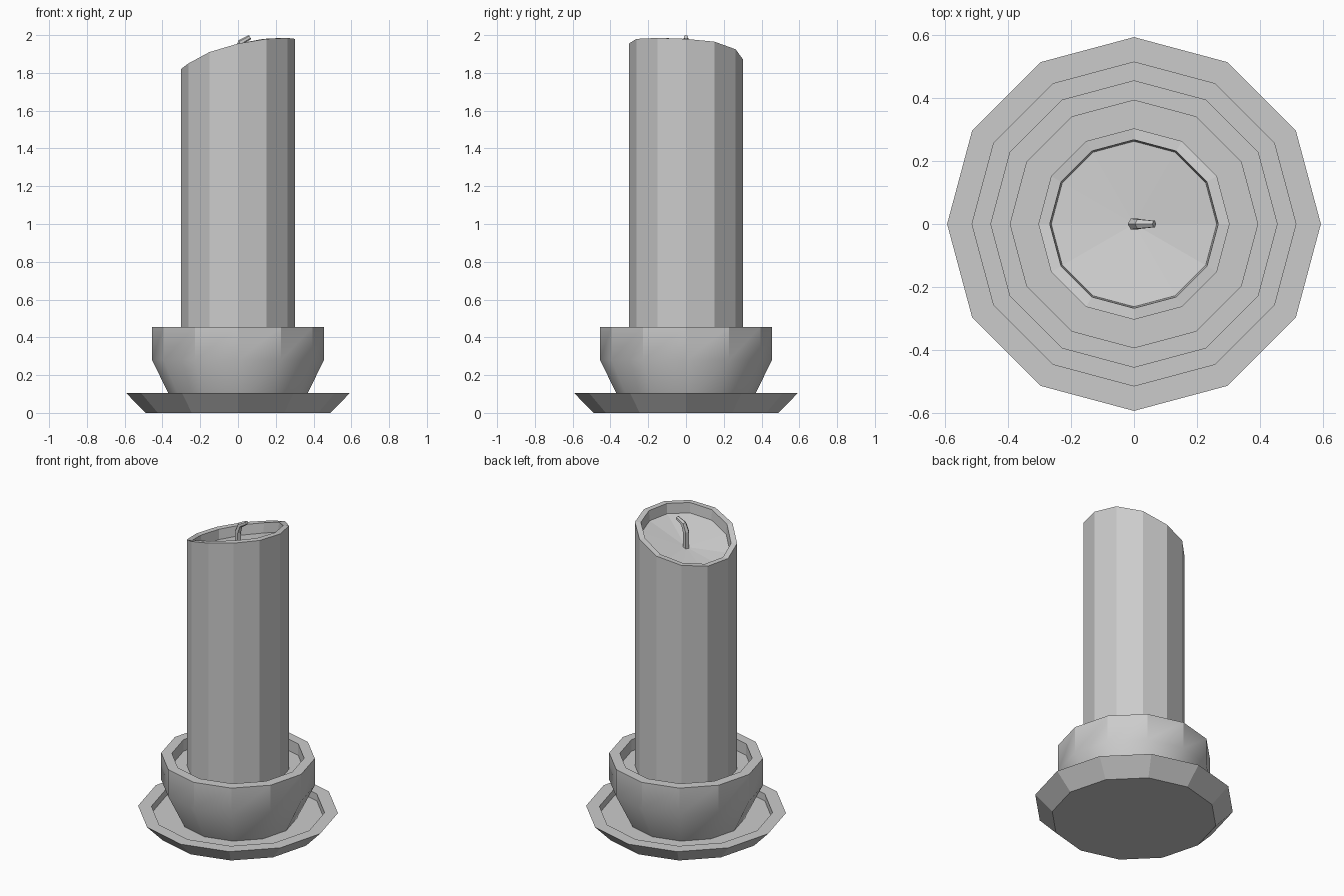
import bpy, bmesh
from math import sin, cos, radians, tau

if "Cube" in bpy.data.objects:
    bpy.data.objects.remove(bpy.data.objects["Cube"])

SIDES = 12


def make_object(name, rings, smooth=None):
    """Skin a list of vertex rings; a one-point ring closes to a centre."""
    bm = bmesh.new()
    loops = [[bm.verts.new(p) for p in ring] for ring in rings]
    for a, b in zip(loops, loops[1:]):
        n = max(len(a), len(b))
        for i in range(n):
            j = (i + 1) % n
            if len(b) == 1:
                bm.faces.new((a[i], a[j], b[0]))
            else:
                bm.faces.new((a[i], a[j], b[j], b[i]))
    bm.faces.new(loops[0][::-1])
    if len(loops[-1]) > 1:
        bm.faces.new(loops[-1])
    bmesh.ops.recalc_face_normals(bm, faces=bm.faces)
    mesh = bpy.data.meshes.new(name)
    bm.to_mesh(mesh)
    bm.free()
    obj = bpy.data.objects.new(name, mesh)
    bpy.context.collection.objects.link(obj)
    if smooth:
        bpy.ops.object.select_all(action='DESELECT')
        obj.select_set(True)
        bpy.context.view_layer.objects.active = obj
        bpy.ops.object.shade_smooth_by_angle(angle=radians(smooth))
    return obj


def ring(r, z):
    """Twelve-sided ring; z is one height or a height per corner."""
    heights = z if isinstance(z, list) else [z] * SIDES
    return [(r * cos(i * tau / SIDES), r * sin(i * tau / SIDES), h)
            for i, h in enumerate(heights)]


# Saucer with a flared rim and recessed floor
make_object("saucer", [ring(0.49, 0), ring(0.592, 0.105),
                       ring(0.513, 0.105), ring(0.513, 0.06)])

# Cup holding the candle
make_object("cup", [ring(0.345, 0.055), ring(0.455, 0.28), ring(0.455, 0.455),
                    ring(0.392, 0.455), ring(0.392, 0.38)], smooth=28)

# Candle with an unevenly melted rim and a shallow well
rim = [1.98, 1.965, 1.925, 1.87, 1.835, 1.817,
       1.82, 1.85, 1.91, 1.955, 1.98, 1.985]
well = [h - 0.065 for h in rim]
make_object("candle", [ring(0.303, 0.375), ring(0.303, rim),
                       ring(0.267, rim), ring(0.262, well), [(0, 0, 1.815)]])

# Wick: tapered six-sided stem bending to the right (x, z, tilt, radius)
path = [(0, 1.80, 0, 0.02), (0, 1.915, 8, 0.02),
        (0.017, 1.963, 38, 0.017), (0.064, 1.99, 62, 0.012)]
wick = []
for x, z, tilt, r in path:
    t = radians(tilt)
    wick.append([(x + r * cos(a) * cos(t), r * sin(a), z - r * cos(a) * sin(t))
                 for a in (i * tau / 6 for i in range(6))])
make_object("wick", wick)
